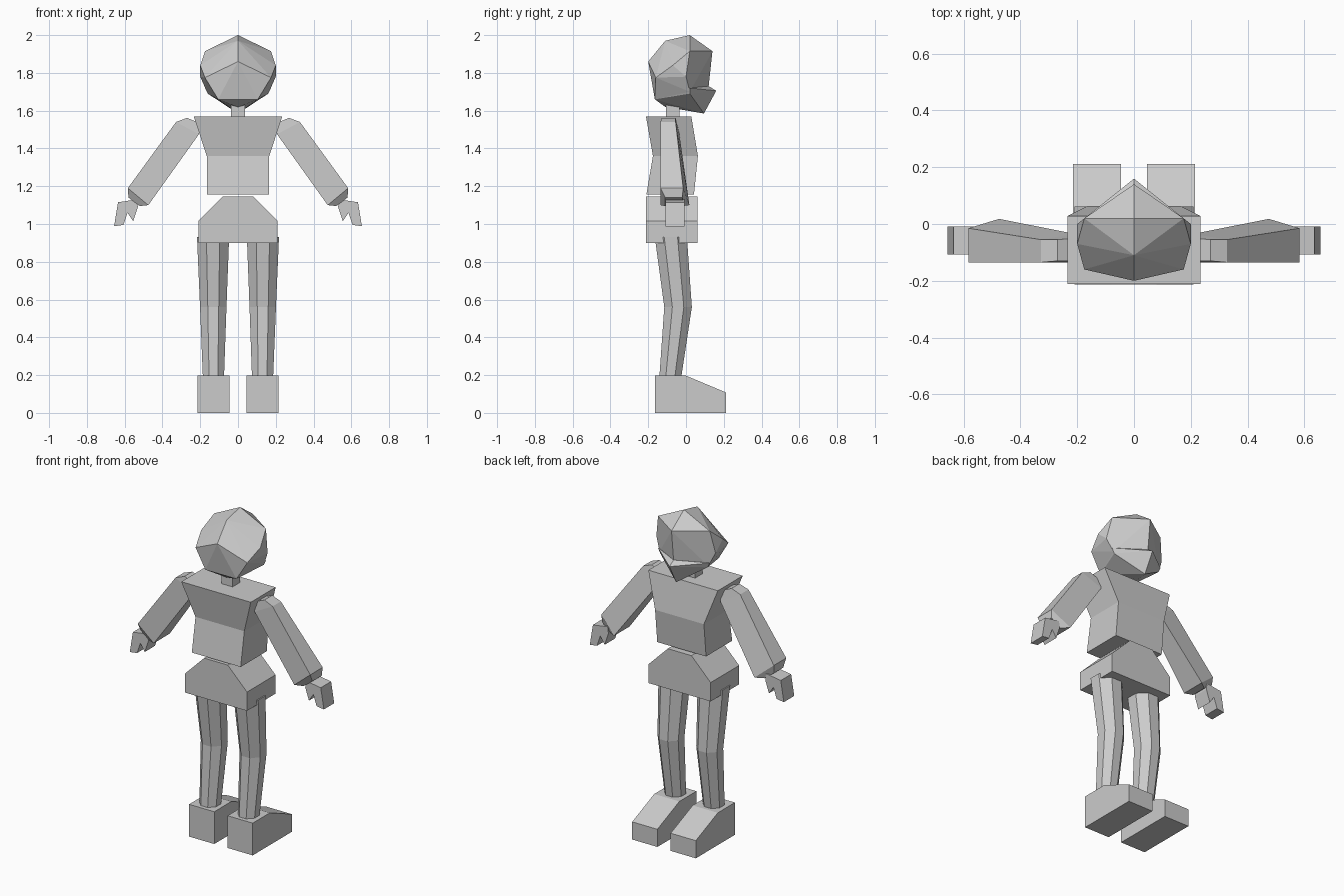
import bpy, bmesh, math

if "Cube" in bpy.data.objects:
    bpy.data.objects.remove(bpy.data.objects["Cube"])


def finish(bm, name, mirror=False):
    bmesh.ops.recalc_face_normals(bm, faces=bm.faces)
    me = bpy.data.meshes.new(name)
    bm.to_mesh(me)
    bm.free()
    ob = bpy.data.objects.new(name, me)
    bpy.context.collection.objects.link(ob)
    if mirror:
        mod = ob.modifiers.new("Mirror", "MIRROR")
        mod.use_mirror_merge = False
    return ob


def loft(name, rings, mirror=False):
    """Skin a stack of equal-sized rings and cap both ends."""
    bm = bmesh.new()
    vs = [[bm.verts.new(p) for p in r] for r in rings]
    n = len(vs[0])
    for a, b in zip(vs, vs[1:]):
        for i in range(n):
            j = (i + 1) % n
            bm.faces.new((a[i], a[j], b[j], b[i]))
    bm.faces.new(vs[0])
    bm.faces.new(vs[-1])
    return finish(bm, name, mirror)


def hull(name, centre, sides):
    """Convex shell around centre-line points (y, z) and mirrored points (x, y, z)."""
    bm = bmesh.new()
    for y, z in centre:
        bm.verts.new((0, y, z))
    for x, y, z in sides:
        bm.verts.new((x, y, z))
        bm.verts.new((-x, y, z))
    res = bmesh.ops.convex_hull(bm, input=bm.verts)
    loose = [v for v in bm.verts if not v.link_faces]
    bmesh.ops.delete(bm, geom=loose, context="VERTS")
    bmesh.ops.dissolve_limit(bm, angle_limit=math.radians(3), verts=bm.verts, edges=bm.edges)
    return finish(bm, name)


def rect(x0, x1, y0, y1, z):
    return [(x0, y0, z), (x1, y0, z), (x1, y1, z), (x0, y1, z)]


def oval(cx, cy, rx, ry, z, n=8):
    angles = [math.tau * (i + 0.5) / n for i in range(n)]
    k = 1 / math.cos(math.pi / n)
    return [(cx + k * rx * math.cos(a), cy + k * ry * math.sin(a), z) for a in angles]


# Torso, neck and pelvis
loft("torso", [rect(-w, w, y0, y1, z) for w, y0, y1, z in (
    (0.165, -0.21, 0.042, 1.155), (0.165, -0.175, 0.063, 1.36), (0.235, -0.212, 0.028, 1.57))])
loft("neck", [rect(-0.037, 0.037, -0.105, -0.035, z) for z in (1.565, 1.66)])
loft("pelvis", [rect(-w, w, -0.213, 0.062, z) for w, z in (
    (0.21, 0.9), (0.21, 1.015), (0.08, 1.145))])

# Head: faceted skull and pointed jaw
hull("skull",
     [(0.02, 2.0), (-0.11, 1.97), (-0.2, 1.86), (0.14, 1.915), (0.12, 1.73), (-0.11, 1.62)],
     [(0.175, 0.02, 1.915), (0.175, -0.16, 1.775), (0.2, -0.07, 1.84),
      (0.2, 0.0, 1.78), (0.165, 0.02, 1.70), (0.105, -0.165, 1.66)])
hull("jaw",
     [(0.16, 1.705), (0.095, 1.585), (0.12, 1.73), (-0.11, 1.62)],
     [(0.175, 0.02, 1.72), (0.16, 0.02, 1.69), (0.105, -0.165, 1.66)])

# Legs, bent slightly at the knee
loft("leg", [oval(0.13, -0.083, 0.056, 0.058, 0.19),
             oval(0.131, -0.042, 0.07, 0.073, 0.56),
             oval(0.132, -0.08, 0.085, 0.085, 0.93)], True)

# Feet: wedge profile in side view
foot = [(-0.165, 0), (0.212, 0), (0.212, 0.108), (0.0, 0.197), (-0.165, 0.197)]
loft("foot", [[(x, y, z) for y, z in foot] for x in (0.045, 0.215)], True)


# Arms: each station has an upper and a lower edge (x, z, front y) and a back y
def station(top, bottom, back):
    (xt, zt, yt), (xb, zb, yb) = top, bottom
    return [(xt, back, zt), (xt, yt, zt), (xb, yb, zb), (xb, back, zb)]


loft("arm", [station((0.27, 1.562, -0.055), (0.207, 1.535, -0.05), -0.13),
             station((0.328, 1.54, -0.055), (0.207, 1.475, -0.035), -0.135),
             station((0.583, 1.19, -0.015), (0.475, 1.1, 0.018), -0.135),
             station((0.58, 1.14, -0.02), (0.52, 1.095, -0.015), -0.11)], True)

# Hands: notched mitten outline
hand = [(0.535, 1.13), (0.53, 1.09), (0.555, 1.015), (0.585, 1.06),
        (0.607, 0.995), (0.656, 0.988), (0.635, 1.115)]
loft("hand", [[(x, y, z) for x, z in hand] for y in (-0.108, -0.008)], True)
